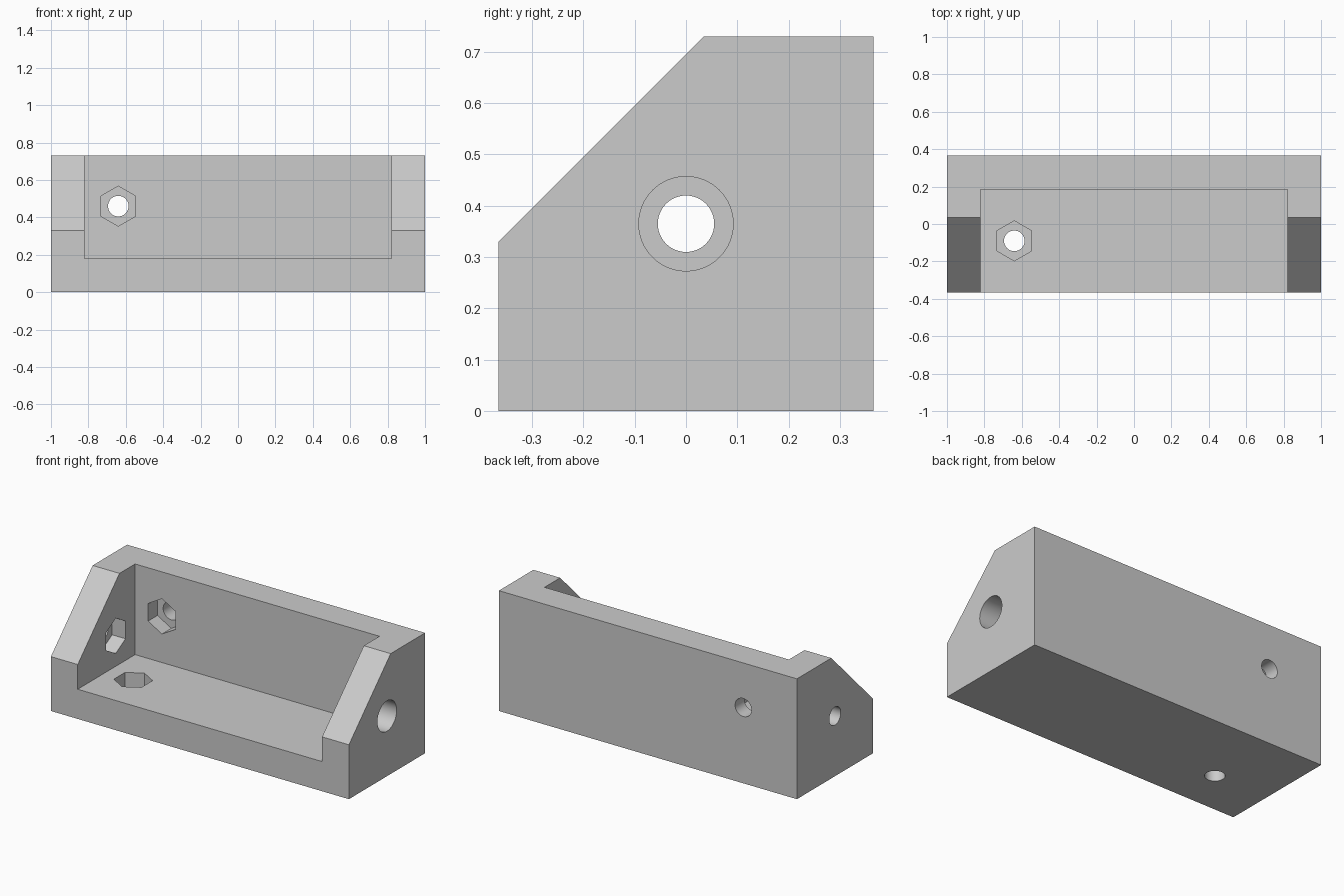
import bpy, bmesh, math
from mathutils import Matrix, Vector

cube = bpy.data.objects.get("Cube")
if cube:
    bpy.data.objects.remove(cube, do_unlink=True)

LENGTH, DEPTH = 2.0, 0.73
WALL, POCKET = 0.18, 0.09
HALF = DEPTH / 2
HOLE_R, HEX_R = 0.055, 0.107
OVER = 0.05                      # cutter overshoot past a surface

grey = bpy.data.materials.new("plain_grey")
grey.use_nodes = True
grey.diffuse_color = (0.6, 0.6, 0.6, 1)
grey.node_tree.nodes["Principled BSDF"].inputs["Base Color"].default_value = (0.6, 0.6, 0.6, 1)


def new_object(name, bm):
    bmesh.ops.recalc_face_normals(bm, faces=bm.faces)
    mesh = bpy.data.meshes.new(name)
    bm.to_mesh(mesh)
    bm.free()
    mesh.materials.append(grey)
    obj = bpy.data.objects.new(name, mesh)
    bpy.context.collection.objects.link(obj)
    return obj


def extrude_profile(name, profile, half_width):
    """Extrude a (y, z) outline along x."""
    bm = bmesh.new()
    face = bm.faces.new([bm.verts.new((-half_width, y, z)) for y, z in profile])
    ext = bmesh.ops.extrude_face_region(bm, geom=[face])["geom"]
    verts = [v for v in ext if isinstance(v, bmesh.types.BMVert)]
    bmesh.ops.translate(bm, verts=verts, vec=(2 * half_width, 0, 0))
    return new_object(name, bm)


def prism(name, start, end, radius, sides, spin=0):
    """Cylinder or hexagonal prism running between two points."""
    start, end = Vector(start), Vector(end)
    axis = end - start
    bm = bmesh.new()
    bmesh.ops.create_cone(bm, cap_ends=True, segments=sides, radius1=radius,
                          radius2=radius, depth=axis.length)
    turn = axis.to_track_quat("Z", "Y").to_matrix().to_4x4()
    place = Matrix.Translation((start + end) / 2) @ turn @ Matrix.Rotation(spin, 4, "Z")
    bmesh.ops.transform(bm, matrix=place, verts=bm.verts)
    return new_object(name, bm)


def cut(target, cutter):
    mod = target.modifiers.new("cut", "BOOLEAN")
    mod.operation, mod.solver, mod.object = "DIFFERENCE", "EXACT", cutter
    bpy.context.view_layer.objects.active = target
    bpy.ops.object.modifier_apply(modifier=mod.name)
    bpy.data.objects.remove(cutter, do_unlink=True)


# Body with the sloped front edge on its end walls
bracket = extrude_profile("bracket_body", [
    (-HALF, 0), (HALF, 0), (HALF, DEPTH), (0.035, DEPTH), (-HALF, 0.33)], LENGTH / 2)

# Open tray space between the end walls
inner_x, inner_y = LENGTH / 2 - WALL, HALF - WALL
cut(bracket, extrude_profile("tray_cutter", [
    (-HALF - OVER, WALL), (inner_y, WALL), (inner_y, DEPTH + OVER),
    (-HALF - OVER, DEPTH + OVER)], inner_x))

# Screw holes with nut pockets: (point on inner face, outward direction, corner direction)
screws = [
    (Vector((-inner_x, 0, HALF)), Vector((-1, 0, 0)), Vector((0, 0, 1))),
    (Vector((-0.64, inner_y, 0.46)), Vector((0, 1, 0)), Vector((0, 0, 1))),
    (Vector((-0.64, -0.09, WALL)), Vector((0, 0, -1)), Vector((0, 1, 0))),
]
for point, out, corner in screws:
    # turn the hexagon so that one corner points along the corner direction
    local = out.to_track_quat("Z", "Y").inverted() @ corner
    spin = math.atan2(local.y, local.x) - math.pi / 2
    cut(bracket, prism("nut_cutter", point - out * OVER, point + out * POCKET, HEX_R, 6, spin))
    cut(bracket, prism("screw_cutter", point - out * OVER, point + out * (WALL + OVER), HOLE_R, 48))

# Wide access hole through the opposite end wall
cut(bracket, prism("access_cutter", (inner_x - OVER, 0, HALF),
                   (LENGTH / 2 + OVER, 0, HALF), 0.092, 64))

bpy.ops.object.select_all(action="DESELECT")
bracket.select_set(True)
bpy.context.view_layer.objects.active = bracket
bpy.ops.object.shade_smooth_by_angle(angle=math.radians(30))
